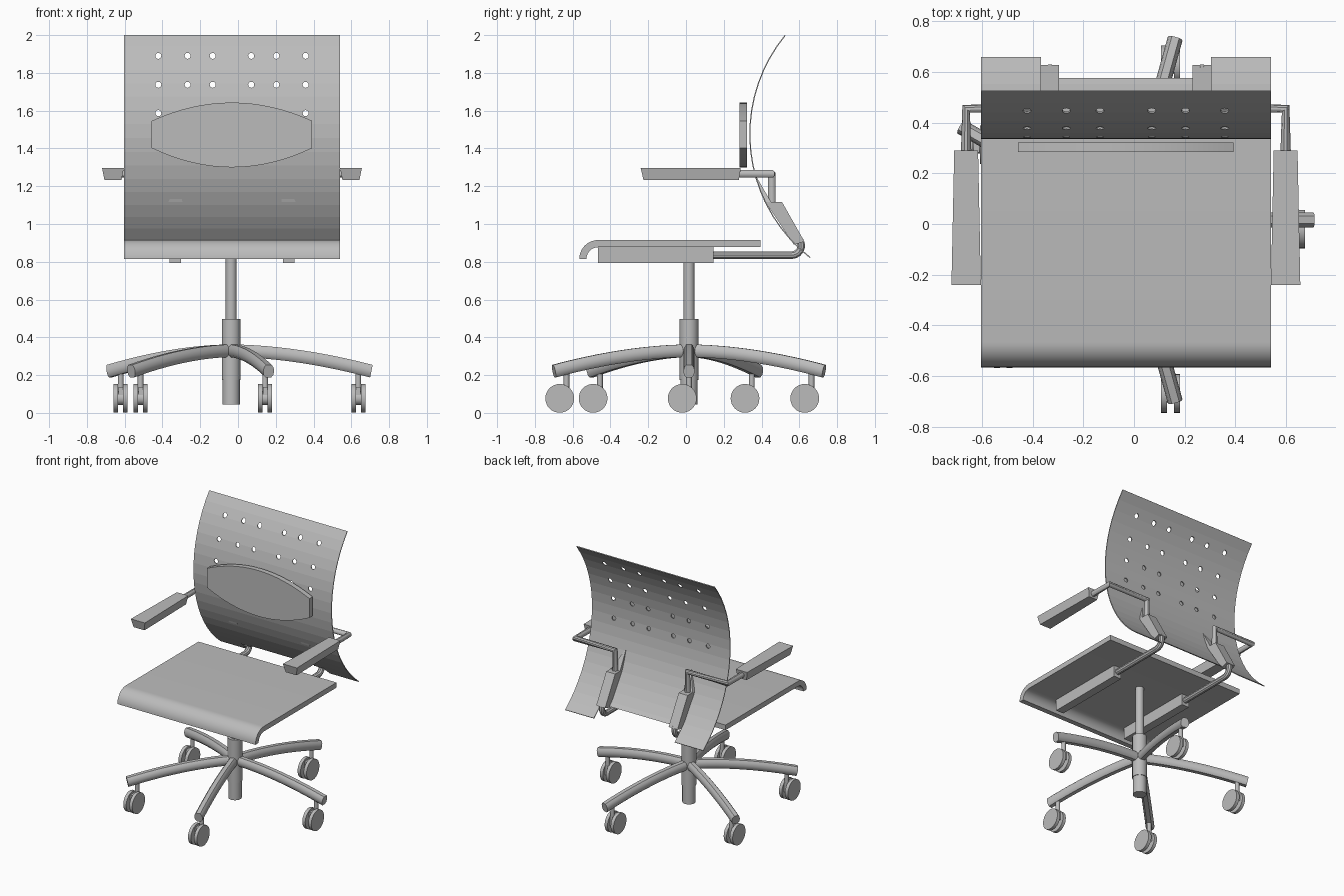
import bpy, bmesh
from math import sin, cos, pi, radians, sqrt, asin
from mathutils import Vector, Matrix

cube = bpy.data.objects.get("Cube")
if cube:
    bpy.data.objects.remove(cube, do_unlink=True)

grey = bpy.data.materials.new("light_grey")
grey.use_nodes = True
grey.diffuse_color = (0.5, 0.5, 0.5, 1)
bsdf = next(n for n in grey.node_tree.nodes if n.type == 'BSDF_PRINCIPLED')
bsdf.inputs["Base Color"].default_value = (0.5, 0.5, 0.5, 1)

MID = -0.032            # centre line of seat, back and base
HUB_Y = 0.016
HALF_W = 0.572          # half width of seat and back
smooth_parts = []


def add_mesh(name, bm, smooth=True):
    bmesh.ops.recalc_face_normals(bm, faces=bm.faces)
    mesh = bpy.data.meshes.new(name)
    bm.to_mesh(mesh)
    bm.free()
    mesh.materials.append(grey)
    obj = bpy.data.objects.new(name, mesh)
    bpy.context.collection.objects.link(obj)
    if smooth:
        smooth_parts.append(obj)
    return obj


def loft(name, rings, smooth=True):
    """Skin closed rings of equal point count and cap both ends."""
    bm = bmesh.new()
    rows = [[bm.verts.new(p) for p in ring] for ring in rings]
    n = len(rows[0])
    for a, b in zip(rows, rows[1:]):
        for i in range(n):
            bm.faces.new((a[i], a[(i + 1) % n], b[(i + 1) % n], b[i]))
    bm.faces.new(rows[0])
    bm.faces.new(rows[-1])
    return add_mesh(name, bm, smooth)


def sheet(name, pairs, smooth=True):
    """Full-width bent panel from (outer, inner) pairs of (y, z)."""
    x0, x1 = MID - HALF_W, MID + HALF_W
    return loft(name, [[(x0, *o), (x1, *o), (x1, *i), (x0, *i)] for o, i in pairs], smooth)


def add_cyl(bm, centre, radius, length, axis='Z', sides=24):
    turn = {'Z': Matrix(), 'X': Matrix.Rotation(pi / 2, 4, 'Y'),
            'Y': Matrix.Rotation(pi / 2, 4, 'X')}[axis]
    bmesh.ops.create_cone(bm, cap_ends=True, segments=sides, radius1=radius, radius2=radius,
                          depth=length, matrix=Matrix.Translation(centre) @ turn)


def add_box(bm, lo, hi):
    lo, hi = Vector(lo), Vector(hi)
    bmesh.ops.create_cube(bm, size=1, matrix=Matrix.Translation((lo + hi) / 2)
                          @ Matrix.Diagonal((*(hi - lo), 1)))


def evaluated_mesh(obj):
    bpy.context.view_layer.update()
    return bpy.data.meshes.new_from_object(obj.evaluated_get(bpy.context.evaluated_depsgraph_get()))


def tube(name, points, radius=0.021):
    """Round bar with mitred corners along a path."""
    curve = bpy.data.curves.new(name, 'CURVE')
    curve.dimensions = '3D'
    curve.bevel_depth = radius
    curve.bevel_resolution = 3
    curve.use_fill_caps = True
    line = curve.splines.new('POLY')
    line.points.add(len(points) - 1)
    for p, co in zip(line.points, points):
        p.co = (*co, 1)
    temp = bpy.data.objects.new(name + "_path", curve)
    bpy.context.collection.objects.link(temp)
    bm = bmesh.new()
    mesh = evaluated_mesh(temp)
    bm.from_mesh(mesh)
    bpy.data.objects.remove(temp, do_unlink=True)
    bpy.data.meshes.remove(mesh)
    return add_mesh(name, bm)


# Seat: flat panel with a rolled front edge
roll_y, roll_z = -0.465, 0.815
pairs = [((0.395, roll_z + 0.1), (0.395, roll_z + 0.062))]
for i in range(11):
    a = pi / 2 * (1 + i / 10)
    pairs.append(tuple((roll_y + r * cos(a), roll_z + r * sin(a)) for r in (0.1, 0.062)))
sheet("seat", pairs)

# Backrest: thin arc with holes and a notch at the bottom
R, WAIST_Y, WAIST_Z = 0.83, 0.335, 1.475
low, high = asin(-0.655 / R), asin(0.525 / R)
pairs = []
for i in range(19):
    a = low + (high - low) * i / 18
    pairs.append(tuple((WAIST_Y + R - r * cos(a), WAIST_Z + r * sin(a)) for r in (R, R - 0.006)))
back = sheet("backrest", pairs, smooth=False)
bm = bmesh.new()
for z in (1.89, 1.737, 1.587, 1.437):
    for x in (0.102, 0.235, 0.39):
        for side in (-1, 1):
            add_cyl(bm, (MID + side * x, 0.5, z), 0.016, 0.6, 'Y', 12)
add_box(bm, (MID - 0.335, 0.3, 0.6), (MID + 0.335, 0.9, 0.9))
cutter = add_mesh("back_cutter", bm, smooth=False)
cutter.hide_render = True
cut = back.modifiers.new("holes", 'BOOLEAN')
cut.operation, cut.solver, cut.object = 'DIFFERENCE', 'EXACT', cutter
result = evaluated_mesh(back)
back.modifiers.clear()
back.data = result
bpy.data.objects.remove(cutter, do_unlink=True)

# Lumbar pad: bowed top and bottom, straight ends
ts = [i / 8 - 1 for i in range(17)]
outline = [(MID + 0.425 * t, 1.643 - 0.097 * t * t) for t in ts]
outline += [(MID + 0.425 * t, 1.3 + 0.102 * t * t) for t in reversed(ts)]
loft("lumbar_pad", [[(x, y, z) for x, z in outline] for y in (0.284, 0.322)])

# Parts repeated on both sides
for side, tag in ((-1, "right"), (1, "left")):
    def X(d):
        return MID + side * d

    # Armrest pad, tapered to the rear and underneath
    rings = []
    for y_top, y_low, top, bottom in ((-0.24, -0.225, 0.058, 0.045), (0.29, 0.28, 0.047, 0.036)):
        rings.append([(X(0.63 - top), y_top, 1.297), (X(0.63 + top), y_top, 1.297),
                      (X(0.63 + bottom), y_low, 1.233), (X(0.63 - bottom), y_low, 1.233)])
    loft(tag + "_armrest", rings)

    # Armrest bar: back, inward, then down to the bracket
    tube(tag + "_arm_bar", [(X(0.63), 0.27, 1.265), (X(0.63), 0.455, 1.265),
                            (X(0.3), 0.455, 1.265), (X(0.3), 0.455, 1.1)])

    # Bracket behind the back, with a pointed fin above it
    block = [(0.42, 1.117), (0.508, 1.117), (0.627, 0.907), (0.572, 0.89)]
    loft(tag + "_bracket", [[(X(d), y, z) for y, z in block] for d in (0.263, 0.337)])
    bm = bmesh.new()
    base = [bm.verts.new((X(d), y, 1.117)) for d, y in
            ((0.263, 0.415), (0.337, 0.415), (0.337, 0.45), (0.263, 0.45))]
    tip = bm.verts.new((X(0.268), 0.37, 1.255))
    bm.faces.new(base)
    for i in range(4):
        bm.faces.new((base[i], base[(i + 1) % 4], tip))
    add_mesh(tag + "_bracket_fin", bm)

    # Rail under the seat and the bar rising to the bracket
    bm = bmesh.new()
    add_box(bm, (MID + side * 0.3 - 0.031, -0.465, 0.793), (MID + side * 0.3 + 0.031, 0.146, 0.88))
    add_mesh(tag + "_seat_rail", bm)
    bend = [(X(0.3), 0.56 + 0.05 * sin(a), 0.885 - 0.05 * cos(a))
            for a in (radians(20 * i) for i in range(7))]
    tube(tag + "_back_bar", [(X(0.3), 0.12, 0.835)] + bend + [(X(0.3), 0.575, 0.945)])

# Gas column
for name, radius, z0, z1 in (("column_rod", 0.029, 0.48, 0.88),
                             ("column_sleeve", 0.05, 0.175, 0.497),
                             ("column_foot", 0.046, 0.045, 0.18)):
    bm = bmesh.new()
    add_cyl(bm, (MID - 0.004, HUB_Y, (z0 + z1) / 2), radius, z1 - z0)
    add_mesh(name, bm)

# Five arched legs with twin-wheel casters
for k, degrees in enumerate((0, 74.5, 150.4, 224.5, 285.5), 1):
    a = radians(degrees)
    out, across = Vector((cos(a), sin(a), 0)), Vector((-sin(a), cos(a), 0))
    hub = Vector((MID - 0.004, HUB_Y, 0))
    rings = []
    for i in range(13):
        t = i / 12
        r, z = 0.742 * t, 0.328 - 0.108 * t ** 1.8
        lean = 0.2 * t
        ring = []
        for j in range(12):
            b = 2 * pi * j / 12
            u = 0.03 * cos(b)
            v = 0.036 * max(-0.9, min(0.95, 1.15 * sin(b)))
            ring.append(hub + out * (r + lean * v) + across * u + Vector((0, 0, z + v)))
        rings.append(ring)
    loft(f"leg_{k}", rings)

    stem = hub + out * 0.673
    wheel = stem + Vector((0, -0.036, 0.077))
    bm = bmesh.new()
    add_cyl(bm, stem + Vector((0, 0, 0.165)), 0.015, 0.11, sides=16)
    add_box(bm, wheel + Vector((-0.012, -0.03, -0.01)), wheel + Vector((0.012, 0.05, 0.06)))
    add_cyl(bm, wheel, 0.035, 0.05, 'X')
    add_mesh(f"caster_fork_{k}", bm)
    bm = bmesh.new()
    for s in (-1, 1):
        add_cyl(bm, wheel + Vector((s * 0.025, 0, 0)), 0.076, 0.024, 'X', 32)
    add_mesh(f"caster_wheels_{k}", bm)

# Smooth shading with sharp edges kept
bpy.ops.object.select_all(action='DESELECT')
for obj in smooth_parts:
    obj.select_set(True)
bpy.context.view_layer.objects.active = smooth_parts[0]
bpy.ops.object.shade_smooth_by_angle(angle=radians(35))
